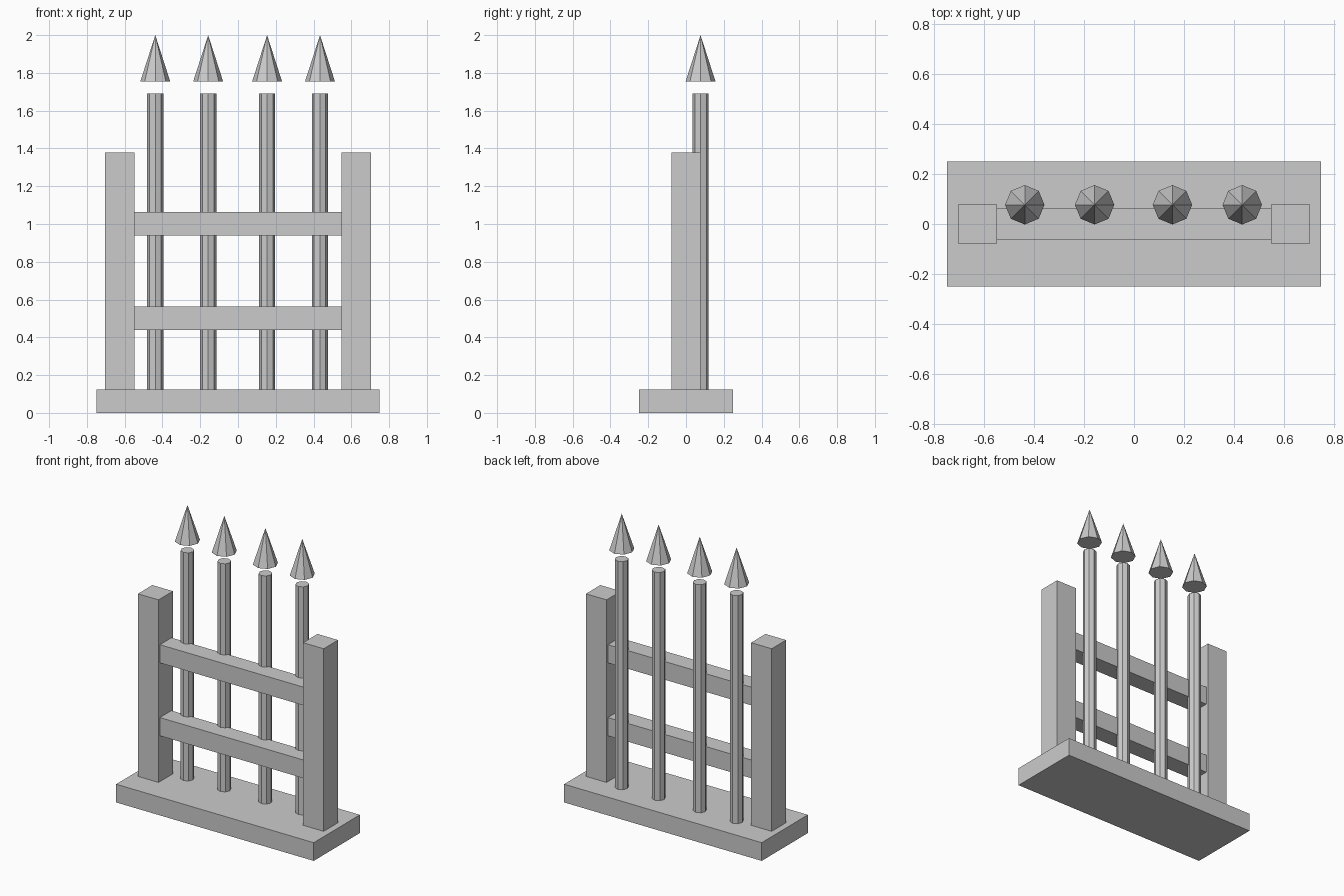
import bpy

cube = bpy.data.objects.get("Cube")
if cube:
    bpy.data.objects.remove(cube, do_unlink=True)

GREY = (0.6, 0.6, 0.6, 1.0)
grey = bpy.data.materials.new("plain_grey")
grey.use_nodes = True
grey.diffuse_color = GREY
grey.node_tree.nodes["Principled BSDF"].inputs["Base Color"].default_value = GREY


def finish(name):
    obj = bpy.context.object
    obj.name = name
    obj.data.materials.append(grey)
    return obj


def box(name, x, z_low, z_high, width, depth):
    bpy.ops.mesh.primitive_cube_add(size=1, location=(x, 0, (z_low + z_high) / 2))
    obj = finish(name)
    obj.scale = (width, depth, z_high - z_low)
    bpy.ops.object.transform_apply(location=False, rotation=False, scale=True)


# Base slab
BASE_TOP = 0.125
box("base", 0, 0, BASE_TOP, 1.5, 0.5)

# End posts
for side, sign in (("left", 1), ("right", -1)):
    box(side + "_post", sign * 0.627, BASE_TOP, 1.378, 0.156, 0.156)

# Rails between the posts
for name, z in (("lower_rail", 0.502), ("upper_rail", 1.002)):
    box(name, 0, z - 0.0625, z + 0.0625, 1.1, 0.125)

# Octagonal bars with floating spear points
BAR_Y, BAR_TOP = 0.077, 1.69
TIP_LOW, TIP_HIGH = 1.755, 2.0
for i, x in enumerate((-0.438, -0.158, 0.154, 0.434), 1):
    bpy.ops.mesh.primitive_cylinder_add(
        vertices=8, radius=0.043, depth=BAR_TOP - BASE_TOP,
        location=(x, BAR_Y, (BAR_TOP + BASE_TOP) / 2))
    finish(f"bar_{i}")
    bpy.ops.mesh.primitive_cone_add(
        vertices=8, radius1=0.079, radius2=0, depth=TIP_HIGH - TIP_LOW,
        location=(x, BAR_Y, (TIP_LOW + TIP_HIGH) / 2))
    finish(f"spear_point_{i}")
